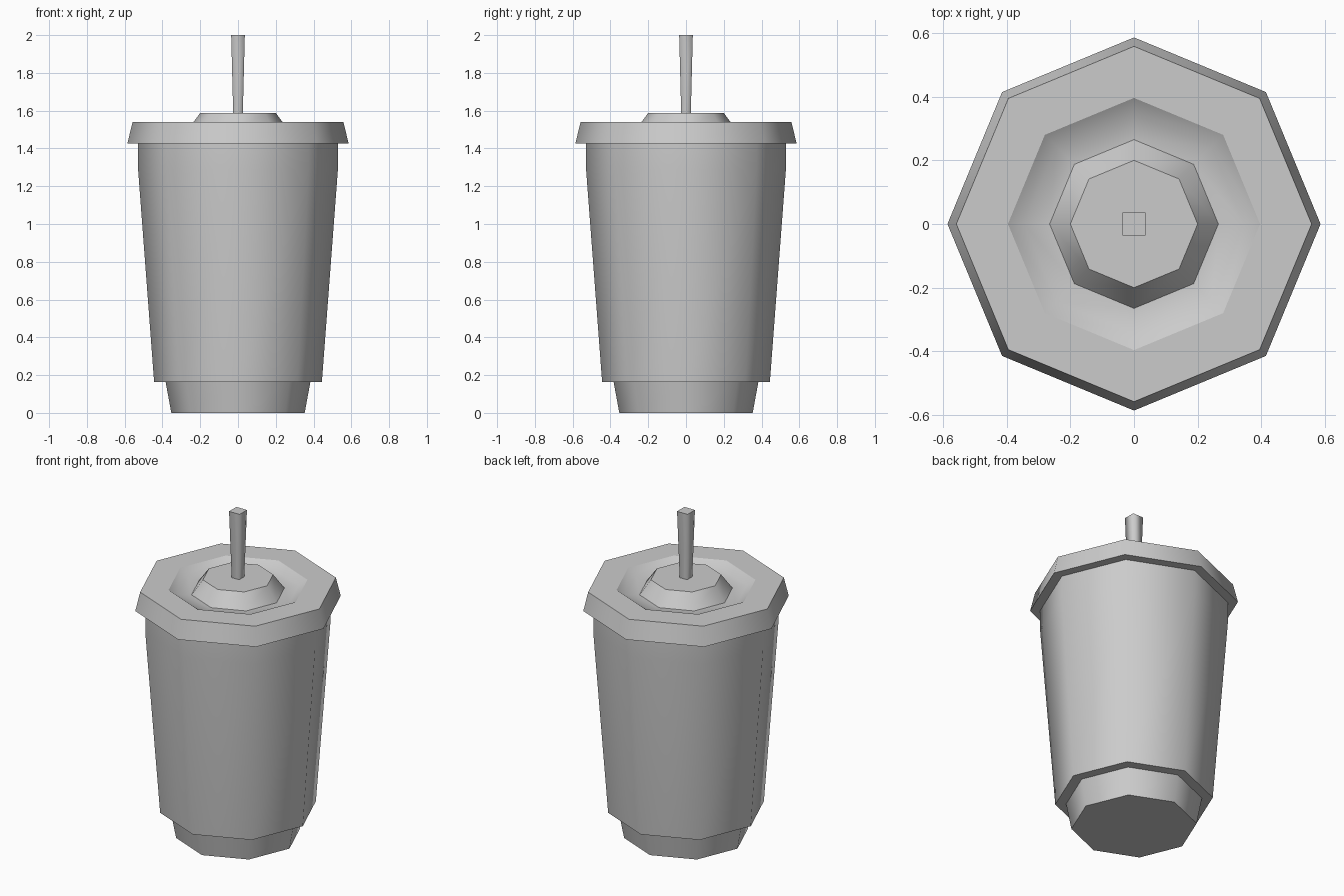
import bpy, bmesh
from math import cos, sin, radians, tau

if "Cube" in bpy.data.objects:
    bpy.data.objects.remove(bpy.data.objects["Cube"])


def lathe(name, profile, sides=8, phase=0.0, sharp=(), cap_bottom=False, cap_top=False):
    """Revolve (radius, z) points into a low-poly smooth-shaded shell; rings in `sharp` stay crisp."""
    bm = bmesh.new()
    rings = [[bm.verts.new((r * cos(phase + tau * i / sides), r * sin(phase + tau * i / sides), z))
              for i in range(sides)] for r, z in profile]
    for a, b in zip(rings, rings[1:]):
        for i in range(sides):
            j = (i + 1) % sides
            bm.faces.new((a[i], a[j], b[j], b[i]))
    if cap_bottom:
        bm.faces.new(rings[0][::-1])
    if cap_top:
        bm.faces.new(rings[-1])
    for f in bm.faces:
        f.smooth = True
    for k in sharp:
        for i in range(sides):
            bm.edges.get((rings[k][i], rings[k][(i + 1) % sides])).smooth = False
    mesh = bpy.data.meshes.new(name)
    bm.to_mesh(mesh)
    bm.free()
    obj = bpy.data.objects.new(name, mesh)
    bpy.context.collection.objects.link(obj)
    return obj


# Narrow foot of the cup
lathe("cup_base", [(0.353, 0), (0.383, 0.163)], sharp=(0,), cap_bottom=True)

# Tapered body with stepped underside and straight upper band
lathe("cup_body", [(0.383, 0.163), (0.444, 0.163), (0.529, 1.29), (0.529, 1.425)], sharp=(1,))

# Lid: underside lip, rim, flat top, recessed groove and raised centre
lathe("lid", [(0.529, 1.425), (0.586, 1.425), (0.558, 1.54), (0.396, 1.54),
              (0.345, 1.507), (0.265, 1.50), (0.2, 1.588)],
      sharp=(1, 2, 3, 5, 6), cap_top=True)

# Square straw, widening upward
lathe("straw", [(0.036, 1.588), (0.051, 2.0)], sides=4, phase=radians(45),
      sharp=(1,), cap_top=True)
